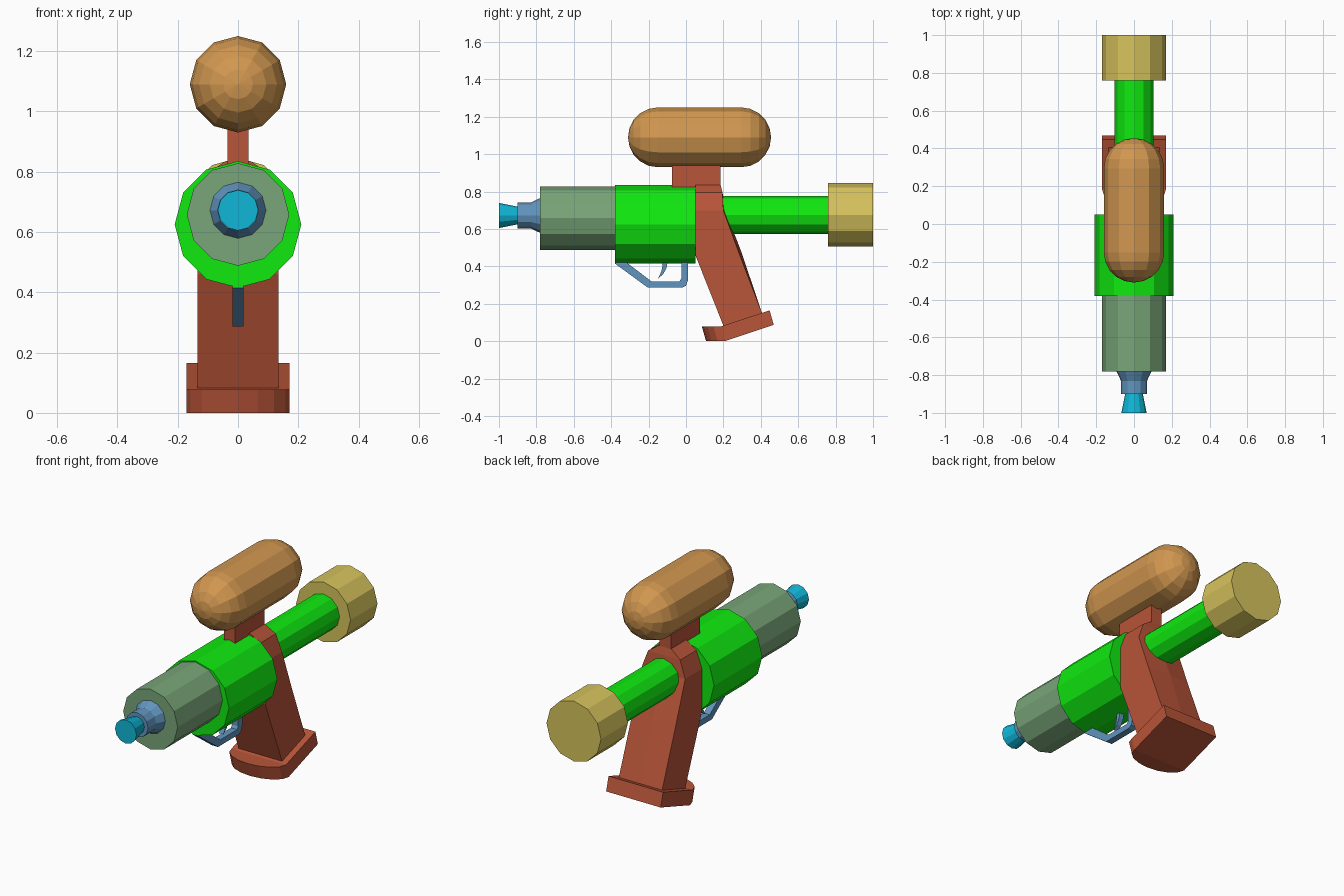
import bpy, bmesh
from math import sin, cos, pi

if "Cube" in bpy.data.objects:
    bpy.data.objects.remove(bpy.data.objects["Cube"])

def material(name, rgb):
    m = bpy.data.materials.new(name)
    m.diffuse_color = (*rgb, 1)
    m.use_nodes = True
    m.node_tree.nodes["Principled BSDF"].inputs["Base Color"].default_value = m.diffuse_color
    return m

RED = material("brick_red", (0.48, 0.09, 0.04))
GREEN = material("bright_green", (0.005, 0.82, 0.005))
SAGE = material("sage", (0.19, 0.38, 0.19))
AMBER = material("amber", (0.64, 0.31, 0.08))
YELLOW = material("yellow", (0.68, 0.55, 0.11))
STEEL = material("steel_blue", (0.12, 0.30, 0.52))
CYAN = material("cyan", (0.005, 0.47, 0.68))

def finish(name, bm, mat):
    bmesh.ops.remove_doubles(bm, verts=bm.verts, dist=1e-5)
    bmesh.ops.recalc_face_normals(bm, faces=bm.faces)
    me = bpy.data.meshes.new(name)
    bm.to_mesh(me)
    bm.free()
    me.materials.append(mat)
    ob = bpy.data.objects.new(name, me)
    bpy.context.collection.objects.link(ob)
    return ob

def loft(name, rings, mat):
    """Join equal-length closed rings of points and cap both ends."""
    bm = bmesh.new()
    vs = [[bm.verts.new(p) for p in r] for r in rings]
    n = len(vs[0])
    for a, b in zip(vs, vs[1:]):
        for i in range(n):
            j = (i + 1) % n
            bm.faces.new((a[i], a[j], b[j], b[i]))
    for end in (vs[0], vs[-1]):
        if (end[0].co - end[n // 2].co).length > 1e-4:
            bm.faces.new(end)
    return finish(name, bm, mat)

def turned(name, profile, zc, mat, n=12):
    """Revolve (y, radius) pairs about a horizontal axis at height zc."""
    return loft(name, [[(r * cos(2 * pi * i / n), y, zc + r * sin(2 * pi * i / n))
                        for i in range(n)] for y, r in profile], mat)

def plate(name, outline, half, mat):
    """Extrude a (y, z) outline to both sides of x = 0."""
    return loft(name, [[(x, y, z) for y, z in outline] for x in (-half, half)], mat)

# Barrel, from body to nozzle tip
turned("main_body", [(-0.38, 0.21), (0.05, 0.21)], 0.625, GREEN)
turned("front_barrel", [(-0.78, 0.17), (-0.37, 0.17)], 0.658, SAGE)
turned("nozzle_collar", [(-0.775, 0.093), (-0.78, 0.093), (-0.83, 0.069), (-0.9, 0.069)], 0.672, STEEL)
turned("nozzle_tip", [(-0.89, 0.045), (-1.0, 0.067)], 0.672, CYAN)

# Pump rod and handle at the back
turned("pump_rod", [(0.1, 0.102), (0.77, 0.102)], 0.675, GREEN)
turned("pump_handle", [(0.76, 0.17), (1.0, 0.17)], 0.675, YELLOW)

# Capsule tank on a post
R, steps = 0.16, 5
arc = [(R * cos(pi / 2 * k / steps), R * sin(pi / 2 * k / steps)) for k in range(steps + 1)]
turned("tank", [(-0.15 - c, s) for c, s in arc] + [(0.295 + c, s) for c, s in reversed(arc)], 1.09, AMBER)
plate("tank_post", [(-0.075, 0.79), (0.185, 0.79), (0.185, 0.955), (-0.075, 0.955)], 0.035, RED)

# Grip: rows of (half width, front y, front z, back y, back z, back bulge)
rows = [(0.135, 0.205, 0.07, 0.41, 0.14, 0.0),
        (0.135, 0.05, 0.46, 0.28, 0.48, 0.015),
        (0.135, 0.05, 0.70, 0.20, 0.70, 0.01),
        (0.10, 0.05, 0.795, 0.195, 0.795, 0.0),
        (0.04, 0.05, 0.836, 0.185, 0.836, 0.0)]
loft("grip", [[(-w, yf, zf), (w, yf, zf), (w, yb, zb), (0, yb + d, zb), (-w, yb, zb)]
              for w, yf, zf, yb, zb, d in rows], RED)

# Grip foot: tilted plate with a level rounded front
bm = bmesh.new()
front = [(0.17 * cos(pi * k / 8), 0.185 - 0.1 * sin(pi * k / 8)) for k in range(9)]
mid = [(x, y, 0.078) for x, y in front]
back = [(-0.17, 0.447, 0.165), (0.17, 0.447, 0.165)]
def lower(p):
    return bm.verts.new((p[0], p[1] + 0.022, max(0, p[2] - 0.078)))
top_f, bot_f = [bm.verts.new(p) for p in mid], [lower(p) for p in mid]
top_b, bot_b = [bm.verts.new(p) for p in back], [lower(p) for p in back]
for f, b in ((top_f, top_b), (bot_f, bot_b)):
    bm.faces.new(f)
    bm.faces.new((f[0], f[-1], b[0], b[1]))
top, bot = top_f + top_b, bot_f + bot_b
for i in range(len(top)):
    j = (i + 1) % len(top)
    bm.faces.new((top[i], top[j], bot[j], bot[i]))
finish("grip_foot", bm, RED)

# Trigger and guard
plate("trigger_guard", [(-0.38, 0.43), (-0.38, 0.415), (-0.205, 0.287), (-0.02, 0.287), (0.0, 0.297),
                        (0.012, 0.33), (0.012, 0.44), (-0.025, 0.44), (-0.025, 0.335), (-0.035, 0.32),
                        (-0.185, 0.32), (-0.33, 0.43)], 0.019, STEEL)
plate("trigger", [(-0.13, 0.44), (-0.095, 0.44), (-0.105, 0.39), (-0.122, 0.358), (-0.15, 0.335),
                  (-0.133, 0.37), (-0.126, 0.40)], 0.014, STEEL)
